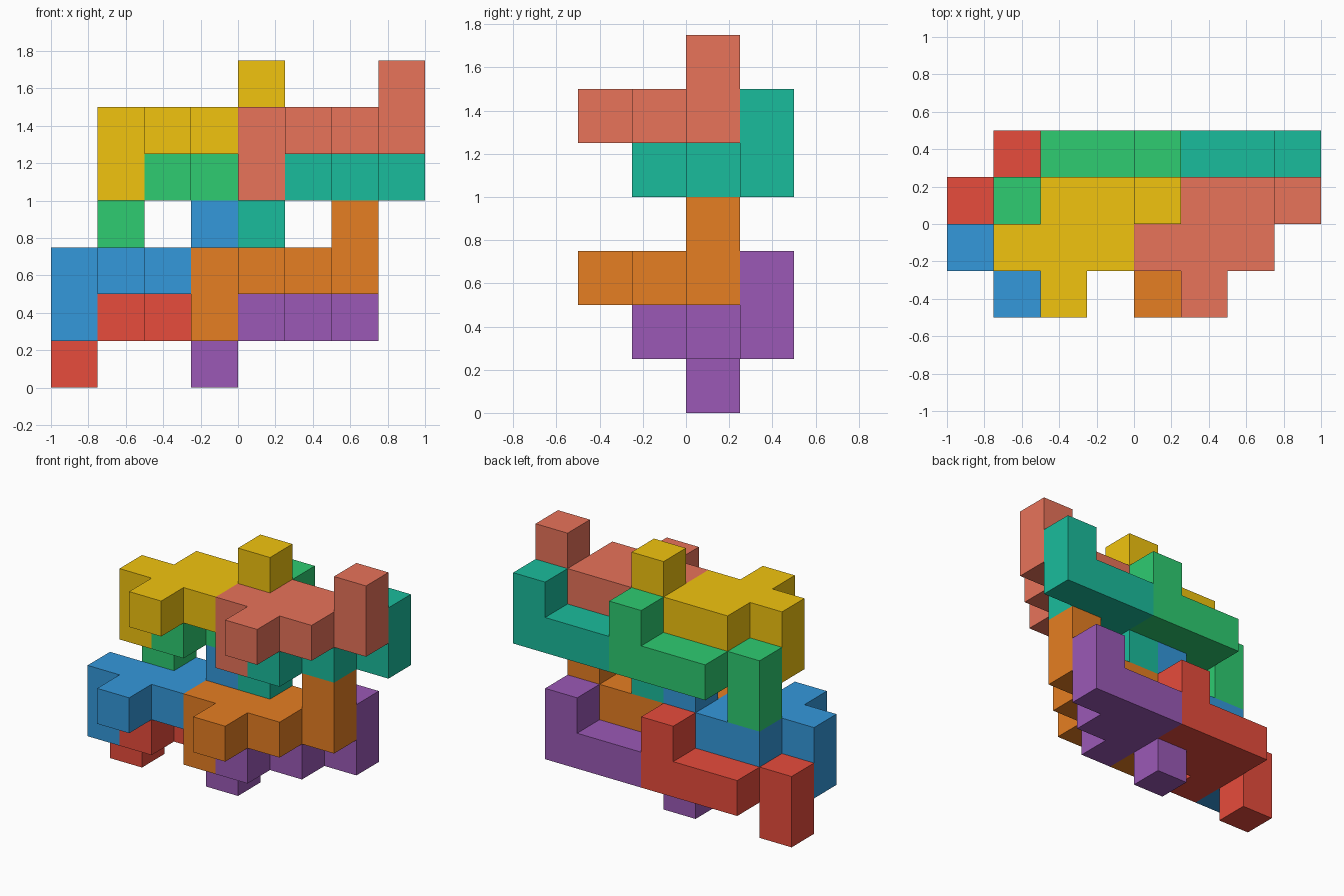
import bpy
import bmesh
from mathutils import Vector

if "Cube" in bpy.data.objects:
    bpy.data.objects.remove(bpy.data.objects["Cube"])

U = 0.25                          # cube size
ORIGIN = Vector((-1.0, -0.5, 0.0))

# Cells of the one interlocking piece that everything repeats
CELLS = [(0, 1, 1), (0, 1, 2), (1, 1, 2), (2, 1, 2), (1, 0, 2),
         (1, 2, 2), (2, 2, 2), (3, 2, 2), (3, 2, 3)]

# Neighbour direction and the two in-plane axes of each cube side
SIDES = [(Vector(n), Vector(a), Vector(b)) for n, a, b in (
    ((1, 0, 0), (0, 1, 0), (0, 0, 1)), ((-1, 0, 0), (0, 0, 1), (0, 1, 0)),
    ((0, 1, 0), (0, 0, 1), (1, 0, 0)), ((0, -1, 0), (1, 0, 0), (0, 0, 1)),
    ((0, 0, 1), (1, 0, 0), (0, 1, 0)), ((0, 0, -1), (0, 1, 0), (1, 0, 0)))]


def linear(c):
    c /= 255
    return c / 12.92 if c <= 0.04045 else ((c + 0.055) / 1.055) ** 2.4


def add_piece(name, shift, rgb):
    bm = bmesh.new()
    # Outer cube sides only
    for cell in CELLS:
        for n, a, b in SIDES:
            if tuple(int(v) for v in Vector(cell) + n) in CELLS:
                continue
            mid = Vector(cell) + Vector((0.5, 0.5, 0.5)) + n * 0.5
            corners = [mid + (a * s + b * t) * 0.5
                       for s, t in ((-1, -1), (1, -1), (1, 1), (-1, 1))]
            bm.faces.new([bm.verts.new((p + Vector(shift)) * U + ORIGIN) for p in corners])
    bmesh.ops.remove_doubles(bm, verts=bm.verts, dist=1e-4)
    # Merge coplanar squares into clean flat faces
    bmesh.ops.dissolve_limit(bm, angle_limit=0.01, verts=bm.verts, edges=bm.edges)
    bmesh.ops.recalc_face_normals(bm, faces=bm.faces)
    mesh = bpy.data.meshes.new(name)
    bm.to_mesh(mesh)
    bm.free()
    mat = bpy.data.materials.new(name + "_colour")
    mat.diffuse_color = (*[linear(c) for c in rgb], 1)
    mat.use_nodes = True
    mat.node_tree.nodes["Principled BSDF"].inputs["Base Color"].default_value = mat.diffuse_color
    mesh.materials.append(mat)
    bpy.context.collection.objects.link(bpy.data.objects.new(name, mesh))


# Lower layer: two in front, two behind and one step down
add_piece("lower_front_left_piece", (0, 0, 0), (52, 152, 219))
add_piece("lower_front_right_piece", (3, 0, 0), (230, 126, 34))
add_piece("lower_back_left_piece", (0, 1, -1), (231, 76, 60))
add_piece("lower_back_right_piece", (3, 1, -1), (155, 89, 182))

# Upper layer: same arrangement, one cube right and three up
add_piece("upper_front_left_piece", (1, 0, 3), (241, 196, 15))
add_piece("upper_front_right_piece", (4, 0, 3), (232, 115, 90))
add_piece("upper_back_left_piece", (1, 1, 2), (46, 204, 113))
add_piece("upper_back_right_piece", (4, 1, 2), (26, 188, 156))
